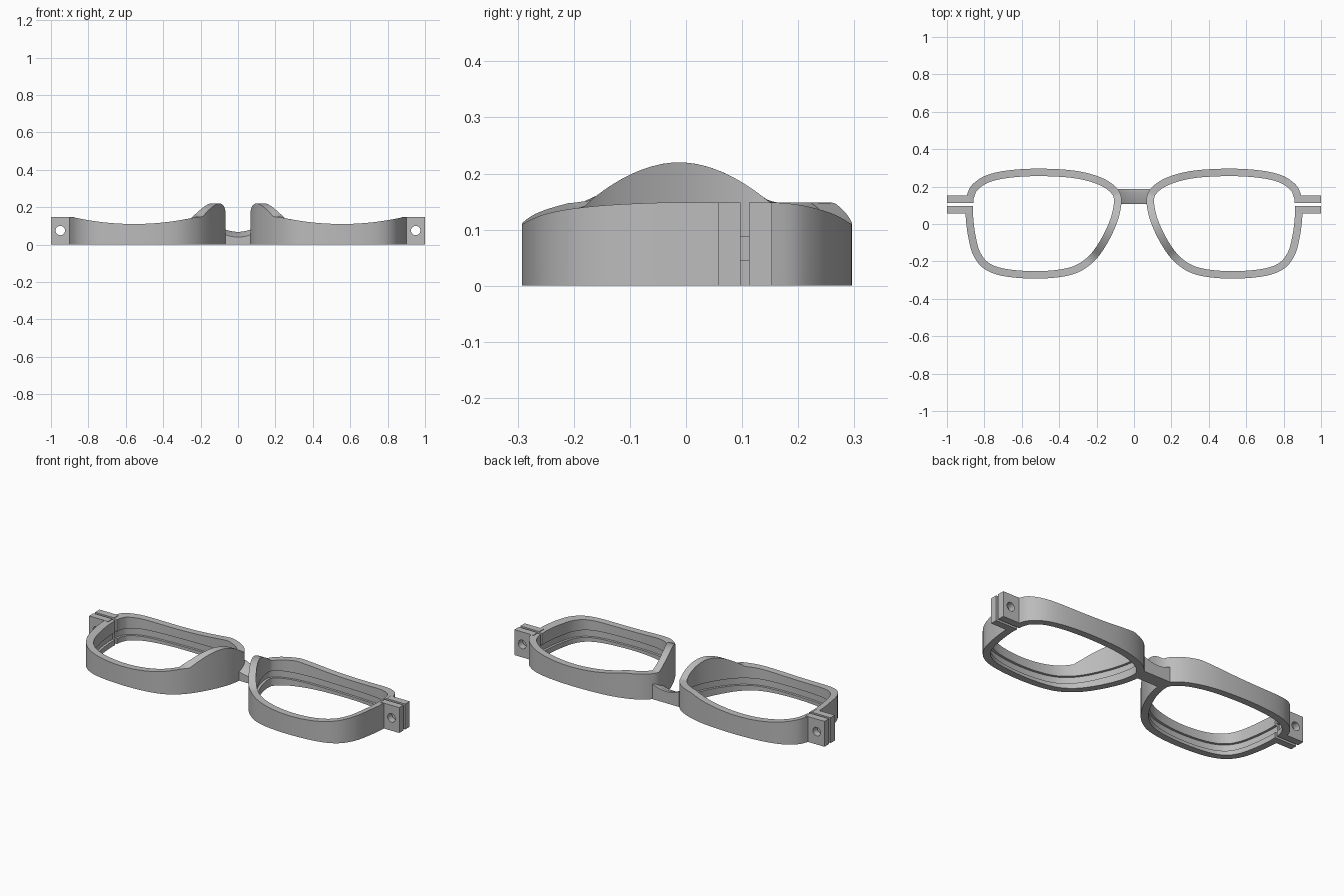
import bpy, bmesh, math
from mathutils import Vector

if "Cube" in bpy.data.objects:
    bpy.data.objects.remove(bpy.data.objects["Cube"], do_unlink=True)

grey = bpy.data.materials.new("frame grey")
grey.use_nodes = True
COLOUR = (0.5, 0.5, 0.5, 1)
grey.diffuse_color = COLOUR
grey.node_tree.nodes["Principled BSDF"].inputs["Base Color"].default_value = COLOUR

LENS_X = 0.555   # middle of one lens
THICK = 0.04
TOP = 0.148


def finish(obj, mirror=True):
    """Colour, smooth and mirror a part."""
    obj.data.materials.clear()
    obj.data.materials.append(grey)
    bpy.ops.object.select_all(action="DESELECT")
    obj.select_set(True)
    bpy.context.view_layer.objects.active = obj
    bpy.ops.object.shade_smooth_by_angle(angle=math.radians(25))
    if mirror:
        mod = obj.modifiers.new("other side", "MIRROR")
        mod.use_mirror_merge = False


def sweep(name, sections, mirror=True):
    """Skin a row of equal cross-sections and cap both ends."""
    bm = bmesh.new()
    rows = [[bm.verts.new(p) for p in s] for s in sections]
    n = len(rows[0])
    for a, b in zip(rows, rows[1:]):
        for i in range(n):
            j = (i + 1) % n
            bm.faces.new((a[i], a[j], b[j], b[i]))
    bm.faces.new(rows[0])
    bm.faces.new(rows[-1][::-1])
    bmesh.ops.recalc_face_normals(bm, faces=bm.faces)
    mesh = bpy.data.meshes.new(name)
    bm.to_mesh(mesh)
    bm.free()
    obj = bpy.data.objects.new(name, mesh)
    bpy.context.collection.objects.link(obj)
    finish(obj, mirror)


def spline(points, steps):
    """Smooth open path through the points."""
    pts = [Vector(p) for p in points]
    pts = [2 * pts[0] - pts[1]] + pts + [2 * pts[-1] - pts[-2]]
    out = []
    for a, b, c, d in zip(pts, pts[1:], pts[2:], pts[3:]):
        for k in range(steps):
            t = k / steps
            out.append(0.5 * (2 * b + (c - a) * t + (2 * a - 5 * b + 4 * c - d) * t * t
                              + (3 * b - a - 3 * c + d) * t ** 3))
    return out + [pts[-2]]


def rim_top(x, y):
    """Dished rim height, raised into a nose pad on the inner side."""
    z = min(TOP, 0.11 + 0.34 * (x - LENS_X) ** 2)
    if x < 0.3:
        u = abs(y + 0.0125) / 0.1625
        if u < 1:
            z = max(z, TOP + 0.072 * (1 - u ** 1.9))
    return z


# Lens rims, open at the hinge slit, with a lens groove inside
outline = [(0.9, 0.112), (0.893, 0.155), (0.865, 0.21), (0.79, 0.26), (0.67, 0.287),
           (0.5, 0.296), (0.31, 0.284), (0.175, 0.248), (0.095, 0.195), (0.067, 0.13),
           (0.088, 0.015), (0.15, -0.115), (0.225, -0.21), (0.33, -0.27), (0.5, -0.292),
           (0.69, -0.28), (0.8, -0.24), (0.86, -0.165), (0.888, -0.06), (0.9, 0.04),
           (0.9, 0.097)]
path = spline(outline, 7)
sections = []
for i, p in enumerate(path):
    t = (path[min(i + 1, len(path) - 1)] - path[max(i - 1, 0)]).normalized()
    inward = Vector((-t.y, t.x))
    if i in (0, len(path) - 1):
        inward = Vector((-1, 0))
    q, g = p + inward * THICK, p + inward * (THICK - 0.014)
    dish = 0.14 * (q.x - LENS_X) ** 2
    low, high = 0.018 + dish, 0.06 + dish
    sections.append([(p.x, p.y, 0), (p.x, p.y, rim_top(*p)), (q.x, q.y, rim_top(*q)),
                     (q.x, q.y, high), (g.x, g.y, high), (g.x, g.y, low),
                     (q.x, q.y, low), (q.x, q.y, 0)])
sweep("lens_rim", sections)

# Bridge with a sagging top and a sloped front
sections = []
for k in range(13):
    x = -0.085 + 0.17 * k / 12
    lift = 2.8 * x * x
    sections.append([(x, 0.108, 0), (x, 0.108, 0.04 + lift), (x, 0.17, 0.068 + lift),
                     (x, 0.186, 0.068 + lift), (x, 0.186, 0)])
sweep("bridge", sections, mirror=False)


# Hinge lugs: pierced plates on both sides of the slit
def lug(name, y0, y1):
    curve = bpy.data.curves.new(name, "CURVE")
    curve.dimensions = "2D"
    curve.fill_mode = "BOTH"
    curve.extrude = (y1 - y0) / 2
    plate = [(0.878, 0), (1, 0), (1, TOP), (0.878, TOP)]
    hole = [(0.95 + 0.025 * math.cos(a), 0.075 + 0.025 * math.sin(a))
            for a in (math.tau * k / 24 for k in range(24))]
    for loop in (plate, hole):
        s = curve.splines.new("POLY")
        s.points.add(len(loop) - 1)
        for pt, (x, z) in zip(s.points, loop):
            pt.co = (x, z, 0, 1)
        s.use_cyclic_u = True
    obj = bpy.data.objects.new(name, curve)
    bpy.context.collection.objects.link(obj)
    bpy.ops.object.select_all(action="DESELECT")
    obj.select_set(True)
    bpy.context.view_layer.objects.active = obj
    bpy.ops.object.convert(target="MESH")
    obj = bpy.context.view_layer.objects.active
    for v in obj.data.vertices:
        x, z, d = v.co
        v.co = (x, (y0 + y1) / 2 - d, z)
    finish(obj)


lug("upper_hinge_lug", 0.112, 0.153)
lug("lower_hinge_lug", 0.057, 0.097)
